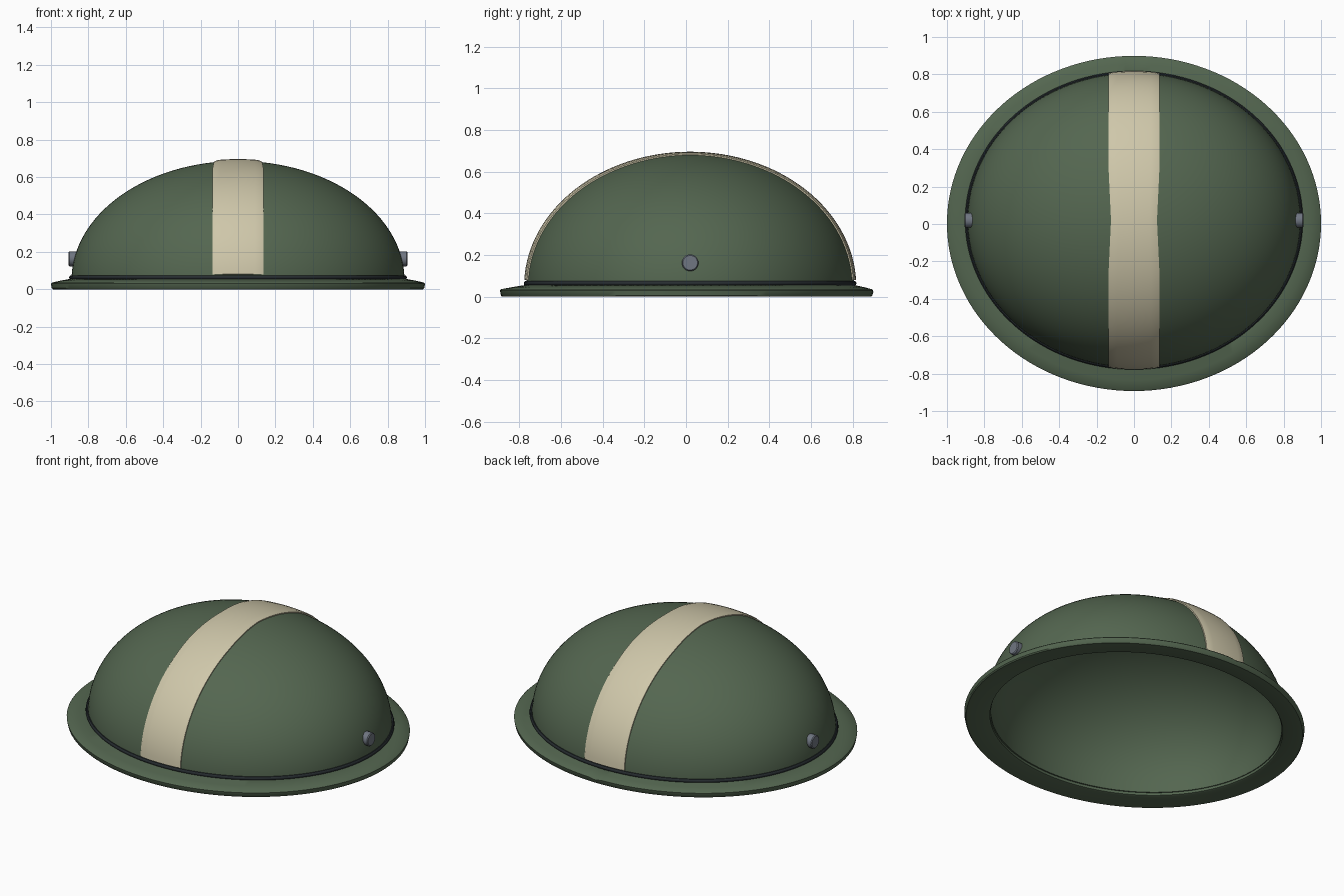
import bpy, bmesh
from math import sin, cos, pi, asin, radians

if "Cube" in bpy.data.objects:
    bpy.data.objects.remove(bpy.data.objects["Cube"])

SEG = 128
CY, BASE = 0.02, 0.05            # dome centre in y, height of dome equator
RX, RY, RZ = 0.89, 0.787, 0.636  # dome radii


def material(name, rgb):
    m = bpy.data.materials.new(name)
    m.diffuse_color = (*rgb, 1)
    m.use_nodes = True
    m.node_tree.nodes["Principled BSDF"].inputs["Base Color"].default_value = m.diffuse_color
    return m


GREEN = material("green_paint", (0.088, 0.133, 0.08))
BEIGE = material("beige_paint", (0.62, 0.57, 0.40))
DARK = material("dark_trim", (0.02, 0.026, 0.03))
STEEL = material("steel", (0.16, 0.18, 0.22))


def finish(name, bm, mat, angle=35):
    bmesh.ops.remove_doubles(bm, verts=bm.verts, dist=1e-5)
    bmesh.ops.recalc_face_normals(bm, faces=bm.faces)
    me = bpy.data.meshes.new(name)
    bm.to_mesh(me)
    bm.free()
    me.materials.append(mat)
    ob = bpy.data.objects.new(name, me)
    bpy.context.collection.objects.link(ob)
    bpy.ops.object.select_all(action='DESELECT')
    ob.select_set(True)
    bpy.context.view_layer.objects.active = ob
    bpy.ops.object.shade_smooth_by_angle(angle=radians(angle))
    return ob


def loft(name, rings, mat, notch=()):
    """Closed loft through elliptical rings (rx, ry, cy, z)."""
    bm = bmesh.new()
    loops = []
    for k, (rx, ry, cy, z) in enumerate(rings):
        loop = []
        for i in range(SEG):
            a = 2 * pi * i / SEG
            dz = 0.007 if k in notch and i == SEG // 4 else 0
            loop.append(bm.verts.new((rx * cos(a), cy + ry * sin(a), z - dz)))
        loops.append(loop)
    for k in range(len(loops)):
        p, q = loops[k], loops[(k + 1) % len(loops)]
        for i in range(SEG):
            j = (i + 1) % SEG
            bm.faces.new((p[i], p[j], q[j], q[i]))
    return finish(name, bm, mat)


# Dome shell: outer skin up to the pole, inner skin back down
def skin(offset, n=32):
    return [((RX - offset) * cos(t), (RY - offset) * cos(t), CY,
             BASE + (RZ - offset) * sin(t))
            for t in (pi / 2 * i / n * 0.9999 for i in range(n + 1))]


bm = bmesh.new()
for offset in (0, 0.03):
    rings = skin(offset)
    rings.insert(0, (RX - offset, RY - offset, CY, 0.02))
    prev = None
    for rx, ry, cy, z in rings:
        cur = [bm.verts.new((rx * cos(2 * pi * i / SEG), cy + ry * sin(2 * pi * i / SEG), z))
               for i in range(SEG)]
        if prev:
            for i in range(SEG):
                j = (i + 1) % SEG
                bm.faces.new((prev[i], prev[j], cur[j], cur[i]))
        else:
            if offset == 0:
                rim = cur
            else:
                for i in range(SEG):
                    j = (i + 1) % SEG
                    bm.faces.new((rim[i], rim[j], cur[j], cur[i]))
        prev = cur
    bm.faces.new(prev)
finish("dome_shell", bm, GREEN)

# Brim: sloping flange with a small seam at the back
loft("brim", [
    (0.865, 0.765, CY, 0.004), (0.875, 0.775, CY, 0.0),
    (0.99, 0.885, 0.003, 0.0), (0.996, 0.891, 0.003, 0.006),
    (1.0, 0.896, 0.003, 0.030), (0.994, 0.890, 0.003, 0.036),
    (0.95, 0.845, 0.01, 0.046), (0.885, 0.78, CY, 0.058),
    (0.865, 0.765, CY, 0.05)], GREEN, notch=(4, 5, 6, 7))

# Dark trim ring where the dome meets the brim
loft("trim_ring", [
    (RX + 0.004 + 0.009 * cos(a), RY + 0.002 + 0.009 * cos(a), CY, 0.064 + 0.011 * sin(a))
    for a in (2 * pi * k / 10 for k in range(10))], DARK)

# Painted band running front to back over the dome, pinched at the crown
bm = bmesh.new()
NT, NU = 64, 12
t0 = asin(0.03 / RZ)


def band_point(t, u, offset):
    y = -(RY + offset) * cos(t)
    half = 0.123 + 0.014 * min(1, abs(y) / 0.3)
    x = half * u
    s = (1 - (x / (RX + offset)) ** 2) ** 0.5
    return (x, CY + y * s, BASE + (RZ + offset) * sin(t) * s)


grids = []
for top in (True, False):
    g = []
    for i in range(NT + 1):
        t = t0 + (pi - 2 * t0) * i / NT
        row = []
        for j in range(NU + 1):
            u = 2 * j / NU - 1
            o = (0.010 if abs(u) < 0.99 else 0.006) if top else -0.008
            row.append(bm.verts.new(band_point(t, u, o)))
        g.append(row)
    for i in range(NT):
        for j in range(NU):
            bm.faces.new((g[i][j], g[i + 1][j], g[i + 1][j + 1], g[i][j + 1]))
    grids.append(g)
a, b = grids
for i in range(NT):
    for j in (0, NU):
        bm.faces.new((a[i][j], a[i + 1][j], b[i + 1][j], b[i][j]))
for j in range(NU):
    for i in (0, NT):
        bm.faces.new((a[i][j], a[i][j + 1], b[i][j + 1], b[i][j]))
finish("crown_band", bm, BEIGE)

# Side rivets
for side, label in ((1, "right"), (-1, "left")):
    bm = bmesh.new()
    rings = []
    for x, r in ((0.86, 0.04), (0.900, 0.04), (0.905, 0.035)):
        rings.append([bm.verts.new((side * x, CY + r * cos(2 * pi * i / 32),
                                    0.163 + r * sin(2 * pi * i / 32))) for i in range(32)])
    for p, q in zip(rings, rings[1:]):
        for i in range(32):
            j = (i + 1) % 32
            bm.faces.new((p[i], p[j], q[j], q[i]))
    bm.faces.new(rings[0])
    bm.faces.new(rings[-1])
    finish("rivet_" + label, bm, STEEL)
